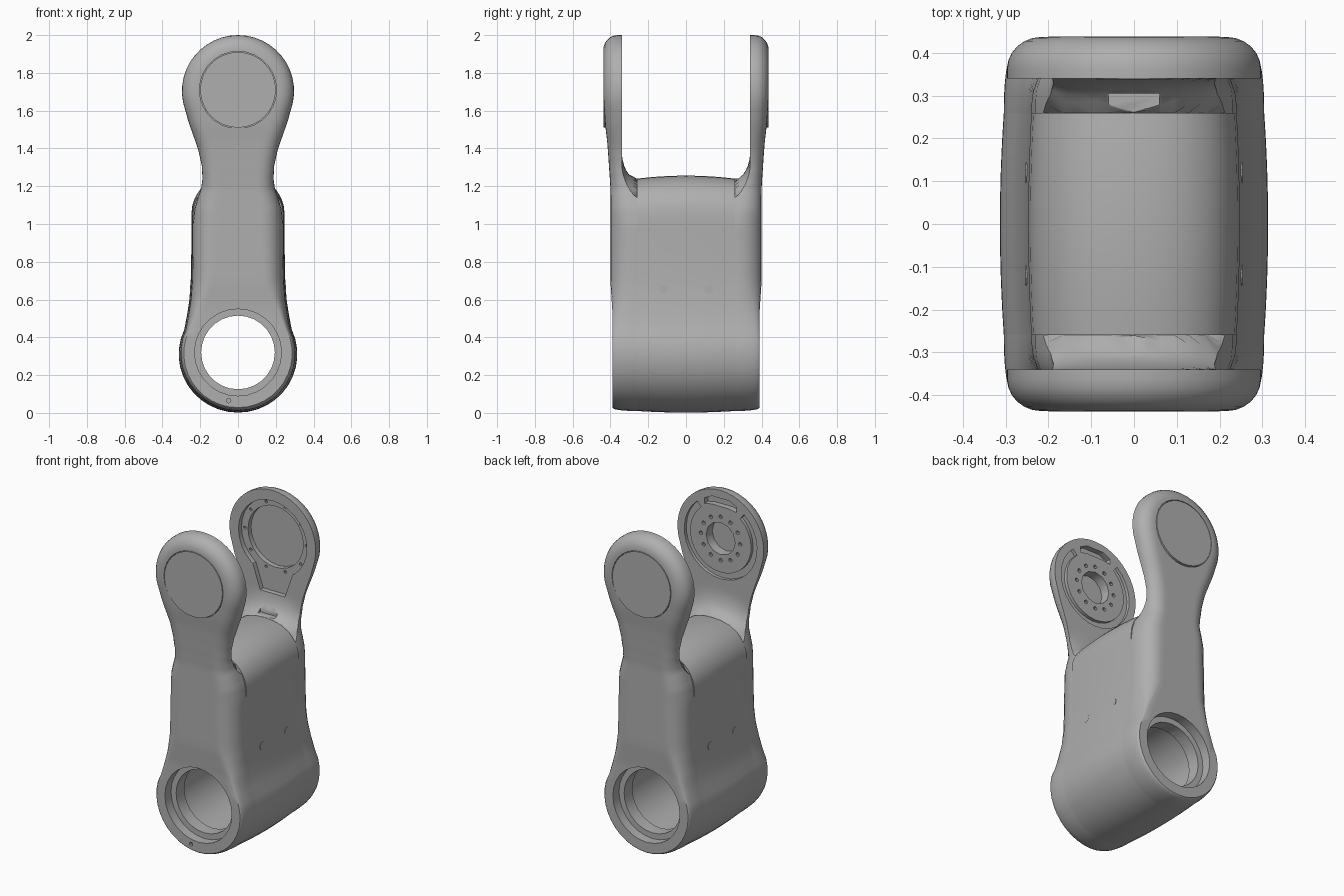
import bpy, bmesh, math
from mathutils import Matrix, Vector

cube = bpy.data.objects.get("Cube")
if cube:
    bpy.data.objects.remove(cube, do_unlink=True)

grey = bpy.data.materials.new("satin grey")
grey.use_nodes = True
GREY = (0.43, 0.43, 0.43, 1)
grey.diffuse_color = GREY
grey.node_tree.nodes["Principled BSDF"].inputs["Base Color"].default_value = GREY

HUB_Z, BORE_Z = 1.7, 0.32


def finish(name, bm):
    bmesh.ops.remove_doubles(bm, verts=bm.verts, dist=1e-4)
    bmesh.ops.recalc_face_normals(bm, faces=bm.faces)
    mesh = bpy.data.meshes.new(name)
    bm.to_mesh(mesh)
    bm.free()
    mesh.materials.append(grey)
    ob = bpy.data.objects.new(name, mesh)
    bpy.context.collection.objects.link(ob)
    return ob


def sheet(name, rows, caps=False):
    """Skin closed loops of points, one loop per row."""
    bm = bmesh.new()
    loops = [[bm.verts.new(p) for p in row] for row in rows]
    n = len(loops[0])
    for a, b in zip(loops, loops[1:]):
        for j in range(n):
            k = (j + 1) % n
            bm.faces.new((a[j], a[k], b[k], b[j]))
    if caps:
        bm.faces.new(loops[0])
        bm.faces.new(loops[-1])
    return finish(name, bm)


def rod(name, r, centre, length, axis="Y", sides=28):
    bm = bmesh.new()
    turn = Matrix.Rotation(math.pi / 2, 4, "X" if axis == "Y" else "Y")
    bmesh.ops.create_cone(bm, cap_ends=True, segments=sides, radius1=r, radius2=r,
                          depth=length, matrix=Matrix.Translation(centre) @ turn)
    return finish(name, bm)


def rod_y(r, x, z, y0, y1, name="cutter", sides=28):
    return rod(name, r, Vector((x, (y0 + y1) / 2, z)), abs(y1 - y0), "Y", sides)


def prism(corners, y0, y1):
    return sheet("cutter", [[(a, y, b) for a, b in corners] for y in (y0, y1)], True)


def block(x0, x1, y0, y1, z0, z1):
    """Cutter with half width x0 at the bottom and x1 at the top."""
    return prism([(-x0, z0), (x0, z0), (x1, z1), (-x1, z1)], y0, y1)


def cut(ob, cutters):
    for c in cutters:
        mod = ob.modifiers.new("cut", "BOOLEAN")
        mod.operation, mod.solver, mod.object = "DIFFERENCE", "EXACT", c
        bpy.context.view_layer.objects.active = ob
        bpy.ops.object.modifier_apply(modifier=mod.name)
        bpy.data.objects.remove(c, do_unlink=True)


def smooth(ob, angle=32):
    bpy.ops.object.select_all(action="DESELECT")
    ob.select_set(True)
    bpy.context.view_layer.objects.active = ob
    bpy.ops.object.shade_smooth_by_angle(angle=math.radians(angle))


def lerp(keys, t):
    for (a, va), (b, vb) in zip(keys, keys[1:]):
        if t <= b:
            return va + (vb - va) * max(0, (t - a) / (b - a))
    return keys[-1][1]


def arc(r, z, a0, a1, n):
    angles = [math.radians(a0 + (a1 - a0) * i / n) for i in range(n + 1)]
    return [(r * math.cos(a), z + r * math.sin(a)) for a in angles]


def refine(points, n):
    out = []
    for (x0, z0), (x1, z1) in zip(points, points[1:]):
        out += [(x0 + (x1 - x0) * i / n, z0 + (z1 - z0) * i / n) for i in range(n)]
    return out + [points[-1]]


# Half outline of the link: lower ring, waist, neck, upper hub
lower = arc(0.305, 0.315, -90, 25, 12)
waist = [(.262, .52), (.25, .6), (.243, .7), (.24, .85), (.24, 1.0)]
neck = [(.23, 1.08), (.212, 1.14), (.195, 1.19), (.188, 1.24), (.192, 1.31),
        (.21, 1.39), (.237, 1.47), (.262, 1.54)]
upper = arc(0.297, 1.703, -20, 90, 13)
outline = lower + refine(waist + neck, 3) + upper


def crown(x):
    return 1.04 + 0.2 * math.sqrt(max(0, 1 - (abs(x) / 0.24) ** 2.5))


# Fork arms: flat inside with a fillet to the body, rounded outside
OUTER = [(0, .39), (.55, .39), (.7, .4), (1.2, .4), (1.4, .416), (1.5, .428), (1.65, .437), (2, .438)]
ROUND = [(0, .018), (.42, .018), (.55, .045), (.7, .1), (1.0, .11), (1.24, .08), (2, .08)]
DEPTH = [(0, .12), (.5, .12), (1.0, .125), (1.2, .09), (1.4, .075), (2, .075)]


def inner(x, z):
    d = min(1, max(0, (z - crown(x)) / 0.15))
    return 0.26 + 0.08 * math.sqrt(1 - (1 - d) ** 2)


def arm(name, s):
    rows = []
    last = len(outline) - 1
    for i, (w, z) in enumerate(outline):
        (xa, za), (xb, zb) = outline[max(i - 1, 0)], outline[min(i + 1, last)]
        n = Vector((zb - za, xa - xb)).normalized()
        if i in (0, last):
            n = Vector((0, -1 if i == 0 else 1))
        r, out = lerp(ROUND, z), lerp(OUTER, z)
        deep = min(lerp(DEPTH, z), out - inner(w, z) - 0.004)
        side = []
        for k in range(7):
            a = k * math.pi / 12
            q = Vector((w, z)) - n * r * (1 - math.cos(a))
            side.append((max(q.x, 0), s * (out - deep * (1 - math.sin(a))), q.y))
        fr = [j / 6 for j in range(-6, 7)]
        face = [(w * f, s * inner(w * f, z), z) for f in fr]
        tip = side[-1]
        back = [(-tip[0] * f, tip[1], tip[2]) for f in fr[1:]]
        rows.append(face + side + back + [(-x, y, h) for x, y, h in side[-2::-1]])
    return sheet(name, rows)


# Central body: barrelled block with an arched crown
arch = [(0.24 * f, crown(0.24 * f)) for f in (1, .98, .95, .9, .82, .7, .5, .25, 0)]
half = lower + waist + arch
ring = half + [(-x, z) for x, z in half[-2:0:-1]]
body_rows = []
for k in range(-4, 5):
    bulge = 1 - (k / 4) ** 2
    body_rows.append([(x * (1 + 0.03 * bulge), k * 0.065,
                       z + (z - 0.7) * (0.03 if z > 0.7 else 0.012) * bulge) for x, z in ring])
body = sheet("central_body", body_rows, True)
cut(body, [rod_y(0.195, 0, BORE_Z, -1, 1), rod_y(0.245, 0, BORE_Z, -.25, .25)])

# Arms with stepped bore and a flush round cap set in a narrow gap
arms = {s: arm("front_arm" if s < 0 else "back_arm", s) for s in (-1, 1)}
for s, ob in arms.items():
    cut(ob, [rod_y(0.195, 0, BORE_Z, 0, s), rod_y(0.23, 0, BORE_Z, s * .33, s),
             rod_y(0.204, 0, 1.71, s * .418, s)])
    cap = rod_y(0.2, 0, 1.71, s * .416, s * .438,
                "front_cap" if s < 0 else "back_cap", 32)
    smooth(cap)

# Front arm inside: coupling face with C groove, slot, bolt circle and centre hole
groove = []
for k in range(25):
    a = math.radians(130 + k * 280 / 24)
    c, d = math.cos(a), math.sin(a)
    groove.append([(r * c, y, HUB_Z + r * d)
                   for r, y in ((.21, -.3), (.25, -.3), (.25, -.36), (.21, -.36))])
holes = [rod_y(0.012, .135 * math.cos(k * math.pi / 6), HUB_Z + .135 * math.sin(k * math.pi / 6),
               -.3, -.36, sides=8) for k in range(12)]
slot = [(-.11, 1.89), (-.06, 1.9), (.06, 1.9), (.11, 1.89),
        (.11, 1.925), (.06, 1.95), (-.06, 1.95), (-.11, 1.925)]
cut(arms[-1], [sheet("cutter", groove, True), prism(slot, -.3, -.375),
               rod_y(0.1, 0, HUB_Z, -.3, -.4, sides=12),
               rod_y(0.012, -.05, .065, -.37, -.5, sides=8)] + holes)

# Back arm inside: keyhole pocket with a bolted shelf and a flared cable channel
bolts = [rod_y(0.009, .212 * math.cos(k * math.pi / 5), HUB_Z + .212 * math.sin(k * math.pi / 5),
               .3, .385, sides=8) for k in range(10)]
cut(arms[1], [rod_y(0.235, 0, HUB_Z, .2, .37), rod_y(0.19, 0, HUB_Z, .2, .4),
              block(.085, .15, .2, .37, 1.36, 1.55),
              block(.06, .06, .2, .305, 1.242, 1.4)] + bolts)

for ob in [body, *arms.values()]:
    smooth(ob)

# Flush screws on both sides of the body
for sx, side in ((1, "left"), (-1, "right")):
    for y in (-.12, .12):
        smooth(rod(f"{side}_screw", 0.024, Vector((sx * .246, y, .655)), 0.016, "X", 10))
